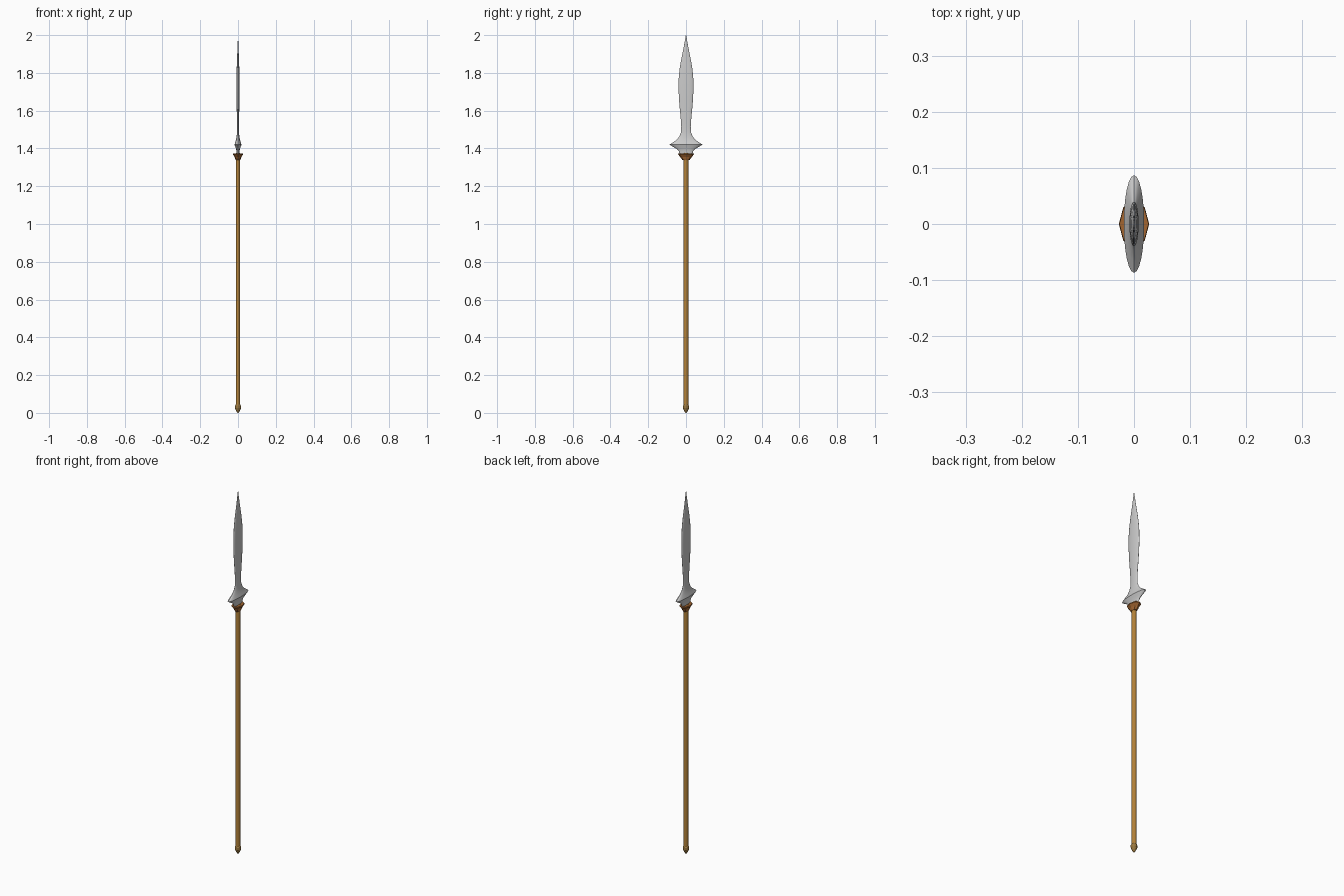
import bpy, bmesh, math

if "Cube" in bpy.data.objects:
    bpy.data.objects.remove(bpy.data.objects["Cube"])


def material(name, color):
    m = bpy.data.materials.new(name)
    m.diffuse_color = (*color, 1)
    m.use_nodes = True
    m.node_tree.nodes["Principled BSDF"].inputs["Base Color"].default_value = m.diffuse_color
    return m


def loft(name, rings, sides, mat=None, smooth=False):
    """Stack elliptical rings given as (z, half width x, half width y)."""
    bm = bmesh.new()
    loops = []
    for z, rx, ry in rings:
        loops.append([bm.verts.new((rx * math.cos(2 * math.pi * i / sides),
                                    ry * math.sin(2 * math.pi * i / sides), z))
                      for i in range(sides)])
    for a, b in zip(loops, loops[1:]):
        for i in range(sides):
            j = (i + 1) % sides
            bm.faces.new((a[i], a[j], b[j], b[i]))
    bm.faces.new(loops[0][::-1])
    bm.faces.new(loops[-1])
    mesh = bpy.data.meshes.new(name)
    bm.to_mesh(mesh)
    bm.free()
    obj = bpy.data.objects.new(name, mesh)
    bpy.context.collection.objects.link(obj)
    if mat:
        mesh.materials.append(mat)
    if smooth:
        bpy.ops.object.select_all(action='DESELECT')
        obj.select_set(True)
        bpy.context.view_layer.objects.active = obj
        bpy.ops.object.shade_smooth_by_angle(angle=math.radians(35))
    return obj


wood = material("wood", (0.45, 0.22, 0.04))
leather = material("leather", (0.36, 0.13, 0.03))
bronze = material("bronze", (0.33, 0.19, 0.05))

# Long wooden shaft
loft("shaft", [(0.03, 0.0115, 0.0125), (1.375, 0.0115, 0.0125)], 12, wood, True)

# Pointed butt cap
loft("butt_cap", [(r[0], r[1], r[1]) for r in
     [(0.0, 0.003), (0.012, 0.011), (0.025, 0.016), (0.038, 0.016), (0.044, 0.012)]], 12, bronze)

# Flared octagonal collar
loft("collar", [(1.338, 0.013, 0.018), (1.348, 0.016, 0.027), (1.355, 0.018, 0.030),
                (1.368, 0.027, 0.042), (1.374, 0.026, 0.041)], 8, leather)

# Leaf blade with flared winged guard: z and half width, thickness follows
outline = [(1.37, 0.034), (1.385, 0.038), (1.396, 0.047), (1.407, 0.066), (1.42, 0.087),
           (1.434, 0.066), (1.448, 0.047), (1.465, 0.034), (1.485, 0.027), (1.515, 0.025),
           (1.56, 0.028), (1.61, 0.033), (1.66, 0.037), (1.71, 0.0395), (1.767, 0.039),
           (1.82, 0.034), (1.873, 0.025), (1.926, 0.014), (1.97, 0.006), (2.0, 0.0008)]
loft("blade", [(z, w * 0.21, w) for z, w in outline], 24, None, True)
